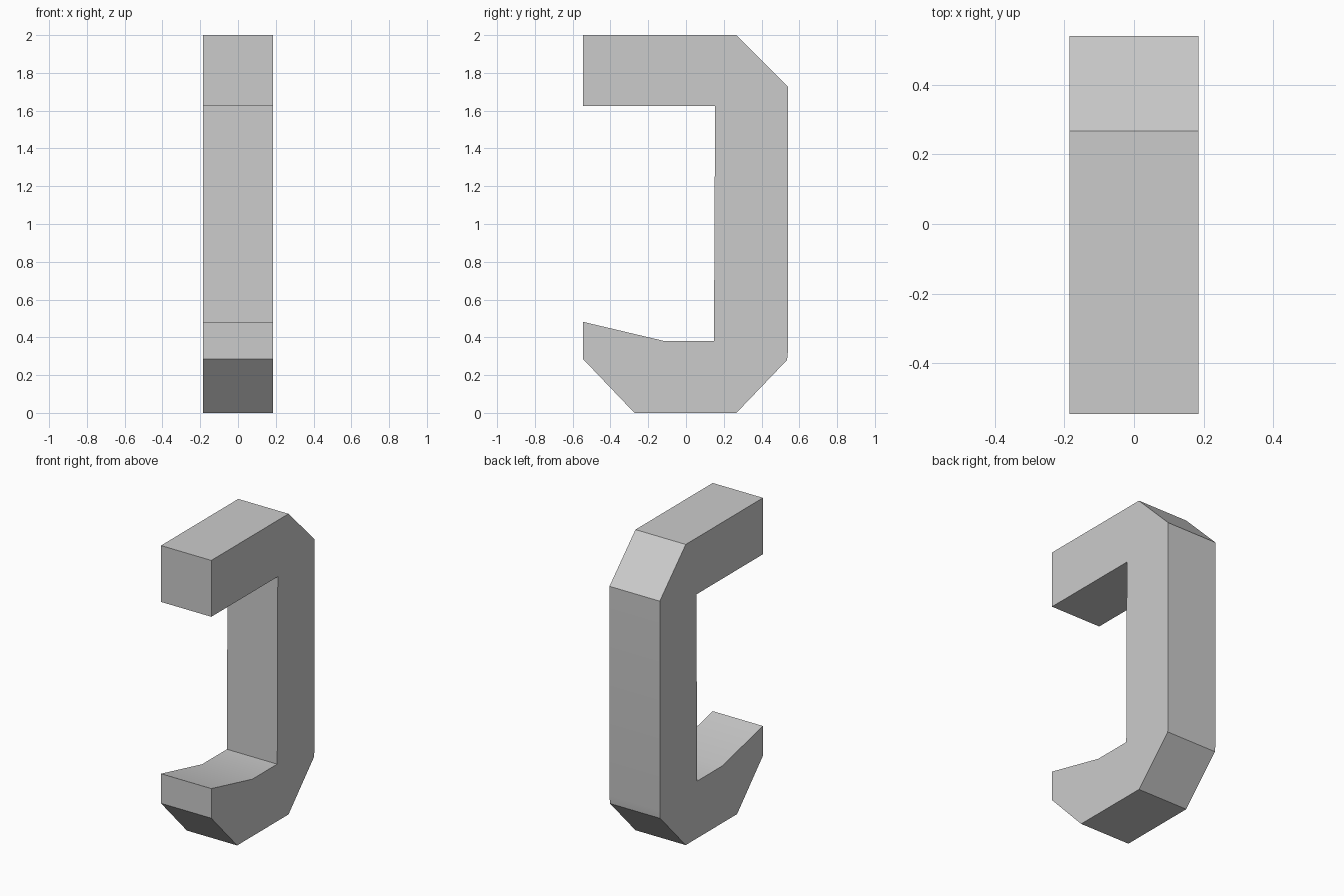
import bpy, bmesh, math

cube = bpy.data.objects.get("Cube")
if cube:
    bpy.data.objects.remove(cube, do_unlink=True)

# Single grey material
grey = bpy.data.materials.new("grey")
grey.use_nodes = True
colour = (0.6, 0.6, 0.6, 1)
grey.diffuse_color = colour
grey.node_tree.nodes["Principled BSDF"].inputs["Base Color"].default_value = colour

HALF_WIDTH = 0.185

# Side outline (y, z) of the hook, starting at the upper arm's lower tip
outline = [
    (-0.545, 1.625), (-0.545, 2.0), (0.267, 2.0),             # upper arm
    (0.54, 1.727), (0.54, 0.33), (0.535, 0.28), (0.267, 0.0),  # back
    (-0.273, 0.0), (-0.545, 0.285), (-0.545, 0.482),          # lower lip
    (-0.113, 0.38), (0.148, 0.38), (0.154, 1.625),            # inside
]

# Extrude the outline across the width
bm = bmesh.new()
side = bm.faces.new([bm.verts.new((-HALF_WIDTH, y, z)) for y, z in outline])
ext = bmesh.ops.extrude_face_region(bm, geom=[side])
moved = [g for g in ext["geom"] if isinstance(g, bmesh.types.BMVert)]
bmesh.ops.translate(bm, verts=moved, vec=(2 * HALF_WIDTH, 0, 0))
bmesh.ops.recalc_face_normals(bm, faces=bm.faces)

mesh = bpy.data.meshes.new("hook_bracket")
bm.to_mesh(mesh)
bm.free()
mesh.materials.append(grey)
hook = bpy.data.objects.new("hook_bracket", mesh)
bpy.context.collection.objects.link(hook)

# Blend the shallow bends, keep the corners crisp
bpy.context.view_layer.objects.active = hook
hook.select_set(True)
bpy.ops.object.shade_smooth_by_angle(angle=math.radians(30))
